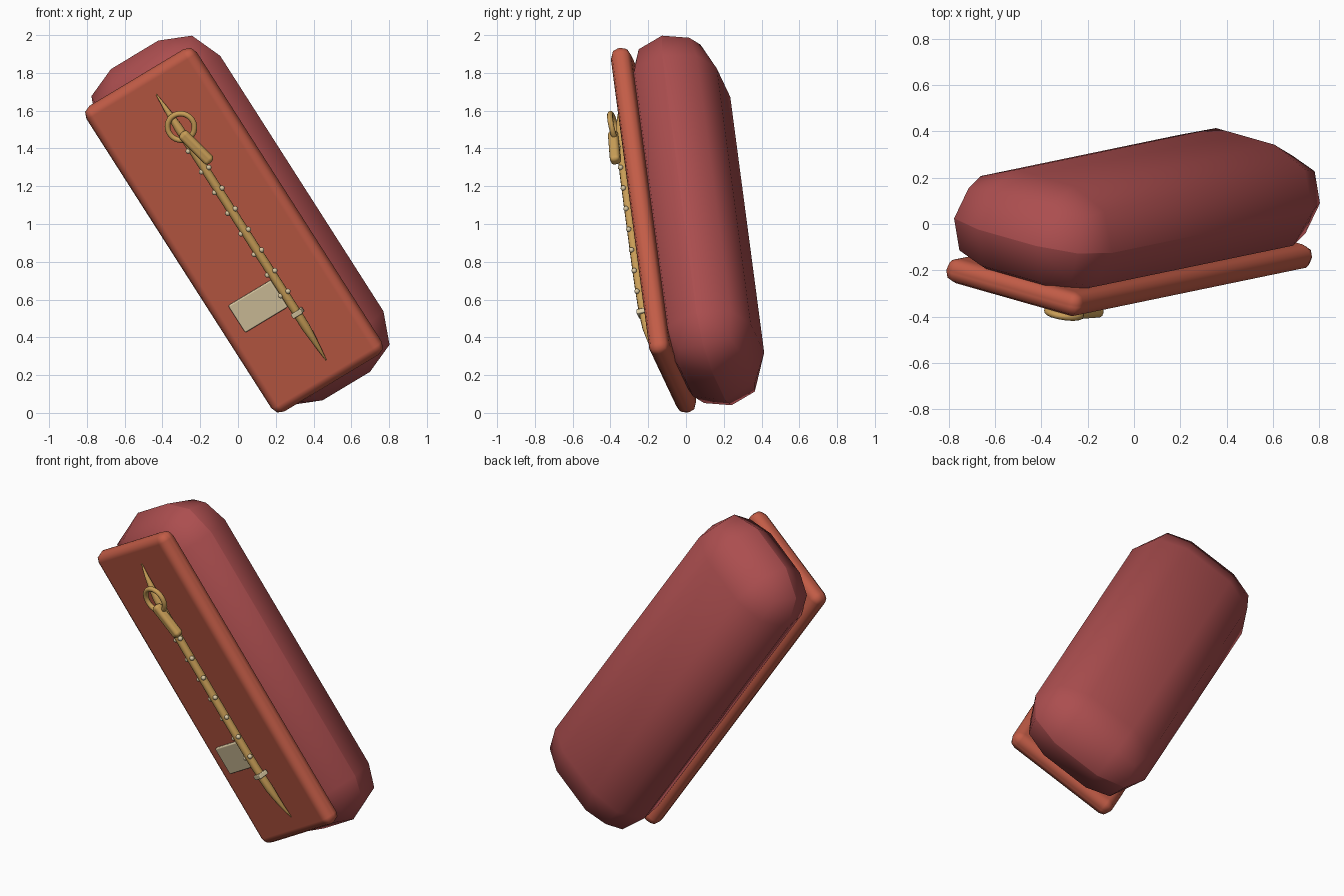
import bpy
import math
from mathutils import Matrix, Vector

if "Cube" in bpy.data.objects:
    bpy.data.objects.remove(bpy.data.objects["Cube"], do_unlink=True)

# Tilted frame of the pouch: X across, Y towards the back, Z along its length
up = Vector((-0.535, -0.111, 0.837)).normalized()
side = Vector((0.831, -0.237, 0.504))
side = (side - up * side.dot(up)).normalized()
back = up.cross(side)
FRAME = Matrix.Translation((-0.02, -0.167, 0.968)) @ Matrix((side, back, up)).transposed().to_4x4()
FACE = -0.06  # front surface of the panel


def material(name, color):
    mat = bpy.data.materials.new(name)
    mat.use_nodes = True
    mat.diffuse_color = (*color, 1)
    mat.node_tree.nodes["Principled BSDF"].inputs["Base Color"].default_value = (*color, 1)
    return mat


RED = material("dark red leather", (0.41, 0.076, 0.078))
RUST = material("rust panel", (0.54, 0.107, 0.062))
GOLD = material("gold metal", (0.58, 0.34, 0.095))
BEIGE = material("pale beige", (0.70, 0.58, 0.36))


def finish(obj, name, mat, place, turn=0):
    obj.name = name
    obj.data.materials.append(mat)
    obj.matrix_world = FRAME @ Matrix.Translation(place) @ Matrix.Rotation(turn, 4, "Y")
    if obj.type == "MESH":
        obj.data.shade_smooth()
    return obj


def rounded_box(name, mat, place, size, radius, segments=2, turn=0, crisp=True):
    bpy.ops.mesh.primitive_cube_add(size=1)
    obj = bpy.context.object
    obj.data.transform(Matrix.Diagonal((*size, 1)))
    bevel = obj.modifiers.new("rounding", "BEVEL")
    bevel.width = radius
    bevel.segments = segments
    bevel.limit_method = "NONE"
    bevel.harden_normals = crisp
    return finish(obj, name, mat, place, turn)


# Pouch body and front panel
rounded_box("pouch_body", RED, (0, 0.232, 0), (0.78, 0.48, 2.094), 0.2395, crisp=False)
rounded_box("front_panel", RUST, (0, -0.005, 0), (0.70, 0.11, 1.93), 0.05)

# Zip strip: bowed tube with tapered ends
curve = bpy.data.curves.new("zip_strip", "CURVE")
curve.dimensions = "3D"
curve.bevel_depth = 0.024
curve.bevel_resolution = 3
curve.use_fill_caps = True
spline = curve.splines.new("POLY")
STEPS = 24
spline.points.add(STEPS)
for i, point in enumerate(spline.points):
    t = 2 * i / STEPS - 1
    bow = 1 - abs(t) ** 5
    point.co = (0.055 + 0.017 * bow, FACE - 0.05 * bow, 0.84 * t, 1)
    point.radius = max(0.12, min(1, (1 - abs(t)) * 4) ** 0.7)
spline.use_smooth = True
strip = bpy.data.objects.new("zip_strip", curve)
bpy.context.collection.objects.link(strip)
finish(strip, "zip_strip", GOLD, (0, 0, 0))

# Paired zip teeth
for i in range(8):
    for sign, label in ((-1, "right"), (1, "left")):
        bpy.ops.mesh.primitive_uv_sphere_add(segments=12, ring_count=8, radius=0.014)
        finish(bpy.context.object, f"zip_tooth_{label}_{i + 1}", BEIGE,
               (0.073 + sign * 0.024, FACE - 0.06, 0.5 - 0.1305 * i))

# Zip stop, slider and pull ring
rounded_box("zip_stop", BEIGE, (0.073, FACE - 0.045, -0.54), (0.062, 0.064, 0.028), 0.006)
rounded_box("zip_slider", GOLD, (0.102, FACE - 0.078, 0.497), (0.06, 0.055, 0.22), 0.022, 3,
            turn=math.radians(-12.8))
bpy.ops.mesh.primitive_torus_add(major_radius=0.072, minor_radius=0.015,
                                 major_segments=32, minor_segments=10)
ring = bpy.context.object
ring.data.transform(Matrix.Rotation(math.pi / 2, 4, "X"))
finish(ring, "pull_ring", GOLD, (0.09, FACE - 0.07, 0.632))

# Label plate
rounded_box("label_plate", BEIGE, (-0.098, FACE - 0.006, -0.406), (0.27, 0.03, 0.17), 0.008)
